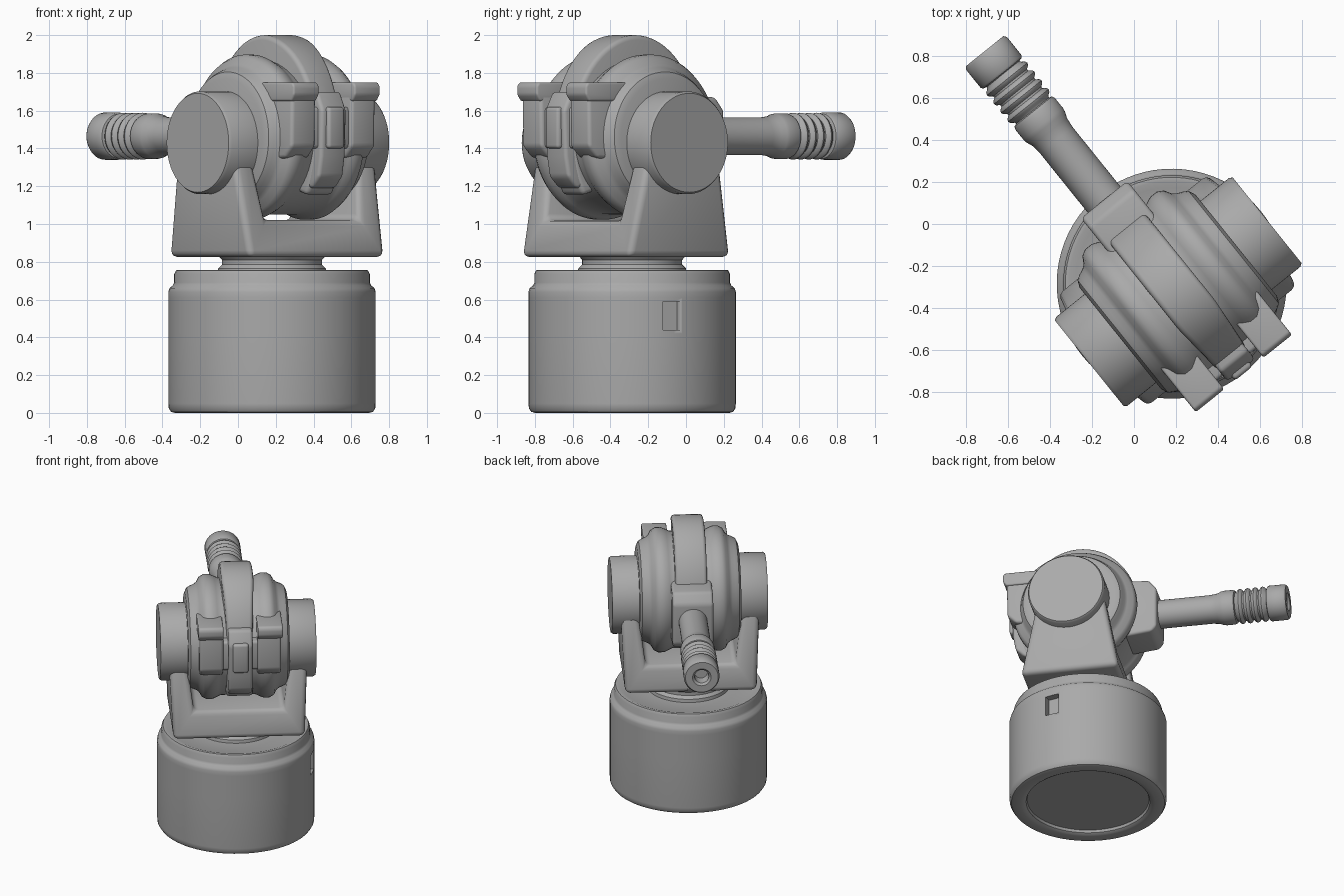
import bpy, bmesh, math
from mathutils import Matrix, Vector

if "Cube" in bpy.data.objects:
    bpy.data.objects.remove(bpy.data.objects["Cube"], do_unlink=True)

ORIGIN = Vector((0.18, -0.285, 0))      # centre of the pedestal
TURN = math.radians(38.8)               # the turret is swung round on its base
BODY_Y, BODY_Z = -0.05, 1.46

grey = bpy.data.materials.new("plain grey")
grey.use_nodes = True
GREY = (0.4, 0.4, 0.4, 1)
grey.diffuse_color = GREY
grey.node_tree.nodes["Principled BSDF"].inputs["Base Color"].default_value = GREY


def finish(name, bm, bevel=0.0, angle=35):
    bmesh.ops.recalc_face_normals(bm, faces=bm.faces)
    mesh = bpy.data.meshes.new(name)
    bm.to_mesh(mesh)
    bm.free()
    obj = bpy.data.objects.new(name, mesh)
    bpy.context.collection.objects.link(obj)
    obj.location = ORIGIN
    obj.rotation_euler.z = TURN
    mesh.materials.append(grey)
    bpy.ops.object.select_all(action='DESELECT')
    obj.select_set(True)
    bpy.context.view_layer.objects.active = obj
    if bevel:
        mod = obj.modifiers.new("soft edges", 'BEVEL')
        mod.width, mod.segments, mod.limit_method = bevel, 3, 'ANGLE'
        mod.angle_limit = math.radians(25)
        bpy.ops.object.modifier_apply(modifier=mod.name)
    bpy.ops.object.shade_smooth_by_angle(angle=math.radians(angle))
    return obj


def lathe(name, profile, matrix=Matrix(), steps=72):
    """Spin (radius, height) points round z, then place with matrix."""
    bm = bmesh.new()
    verts = [bm.verts.new((r, 0, h)) for r, h in profile]
    edges = [bm.edges.new(p) for p in zip(verts, verts[1:])]
    bmesh.ops.spin(bm, geom=verts + edges, axis=(0, 0, 1), cent=(0, 0, 0),
                   angle=math.tau, steps=steps, use_duplicate=False)
    bmesh.ops.remove_doubles(bm, verts=bm.verts, dist=1e-4)
    bm.transform(matrix)
    return finish(name, bm)


def prism(name, outline, x0, x1, bevel=0.0, shape=None):
    """Extrude a (y, z) outline from x0 to x1."""
    bm = bmesh.new()
    face = bm.faces.new([bm.verts.new((x0, y, z)) for y, z in outline])
    new = bmesh.ops.extrude_face_region(bm, geom=[face])["geom"]
    moved = [g for g in new if isinstance(g, bmesh.types.BMVert)]
    bmesh.ops.translate(bm, verts=moved, vec=(x1 - x0, 0, 0))
    if shape:
        for v in bm.verts:
            v.co = shape(v.co)
    return finish(name, bm, bevel)


def rect(y0, y1, z0, z1):
    return [(y0, z0), (y1, z0), (y1, z1), (y0, z1)]


# Pedestal with stepped rim, hollow underside and neck
pedestal = lathe("pedestal", [
    (0, 0.03), (0.425, 0.03), (0.432, 0.012), (0.45, 0.002), (0.47, 0), (0.515, 0),
    (0.535, 0.006), (0.547, 0.025), (0.549, 0.05), (0.549, 0.42), (0.549, 0.61),
    (0.549, 0.64), (0.543, 0.66), (0.525, 0.675), (0.518, 0.69), (0.518, 0.735),
    (0.508, 0.755), (0.49, 0.757), (0.46, 0.745), (0.29, 0.742), (0, 0.742)])
lathe("neck", [(0, 0.73), (0.29, 0.73), (0.285, 0.765), (0.265, 0.785),
               (0.265, 0.81), (0.30, 0.85), (0, 0.85)])

# Small recessed socket in the pedestal side
socket_angle = math.radians(22.6) - TURN
cutter = prism("socket_cutter", rect(-0.05, 0.05, 0.44, 0.59), 0.495, 0.6,
               shape=lambda c: Matrix.Rotation(socket_angle, 3, 'Z') @ c)
cut = pedestal.modifiers.new("socket", 'BOOLEAN')
cut.operation, cut.solver, cut.object = 'DIFFERENCE', 'EXACT', cutter
bpy.context.view_layer.objects.active = pedestal
bpy.ops.object.modifier_apply(modifier=cut.name)
bpy.data.objects.remove(cutter, do_unlink=True)


# Fork yoke: a U outline, narrowing in depth towards the top
def yoke_shape(c):
    t = (c.z - 0.825) / 0.56
    front, back = -0.39 + 0.12 * t, 0.305 - 0.10 * t
    return Vector((c.y, front if c.x < 0 else back, c.z))


half_u = [(0.46, 0.825), (0.485, 1.385), (0.36, 1.385), (0.315, 1.02)]
prism("yoke", half_u + [(-x, z) for x, z in reversed(half_u)], -1, 1, 0.035, yoke_shape)

# Axle drums at both ends
for side, label in ((1, "left"), (-1, "right")):
    place = Matrix.Translation((0, BODY_Y, 1.43)) @ Matrix.Rotation(side * math.pi / 2, 4, 'Y')
    lathe(label + "_axle_drum", [(0, 0.28), (0.272, 0.28), (0.272, 0.53),
                                 (0.262, 0.545), (0, 0.545)], place)

# Ringed body between the arms
half = [(0.41, 0.0), (0.41, 0.12), (0.425, 0.15), (0.437, 0.18), (0.437, 0.22),
        (0.42, 0.25), (0.385, 0.27), (0.37, 0.29), (0.36, 0.315), (0.345, 0.34),
        (0.31, 0.355), (0, 0.355)]
profile = [(r, -h) for r, h in reversed(half)] + half[1:]
lathe("ringed_body", profile,
      Matrix.Translation((0, BODY_Y, BODY_Z)) @ Matrix.Rotation(math.pi / 2, 4, 'Y'))


# Raised band over the crown, narrowing towards the front
def band_shape(c):
    return Vector((c.x * (1 - 0.8 * max(0, -0.2 - c.y)), c.y, c.z))


arc = [math.radians(-35 + 225 * i / 40) for i in range(41)]
prism("crown_band", [(BODY_Y - 0.43 * math.cos(t), BODY_Z + 0.54 * math.sin(t)) for t in arc]
      + [(BODY_Y, BODY_Z - 0.2)], -0.112, 0.112, 0.025, band_shape)

# Front clamps with flared caps
for side, label in ((1, "left"), (-1, "right")):
    prism(label + "_clamp", [(-0.525, 1.69), (-0.22, 1.69), (-0.22, 1.33), (-0.46, 1.35),
                             (-0.52, 1.41)], side * 0.12, side * 0.285, 0.02)
    prism(label + "_clamp_cap", [(-0.525, 1.65), (-0.55, 1.685), (-0.55, 1.73), (-0.535, 1.75),
                                 (-0.27, 1.75), (-0.25, 1.65)], side * 0.12, side * 0.295, 0.012)

# Front bridge, pillar and boss between the clamps
prism("front_bridge", rect(-0.495, -0.3, 1.4, 1.62), -0.16, 0.16, 0.02)
prism("front_pillar", [(-0.44, 1.19), (-0.5, 1.25), (-0.52, 1.36), (-0.53, 1.6), (-0.48, 1.7),
                       (-0.3, 1.7), (-0.3, 1.19)], -0.085, 0.085, 0.02)
prism("front_boss", rect(-0.55, -0.45, 1.4, 1.62), -0.055, 0.055, 0.018)

# Barrel mount
prism("barrel_mount", [(0.2, 1.23), (0.48, 1.26), (0.515, 1.3), (0.515, 1.6), (0.46, 1.67),
                       (0.2, 1.69)], -0.142, 0.142, 0.02)

# Barrel with ribs and hollow muzzle
barrel = [(0, 0.45), (0.1, 0.45), (0.1, 0.88), (0.106, 0.93), (0.118, 0.96), (0.121, 0.98),
          (0.121, 1.04), (0.115, 1.055), (0.1, 1.06)]
for i in range(4):
    y = 1.07 + i * 0.054
    barrel += [(0.104, y), (0.119, y + 0.01), (0.124, y + 0.022),
               (0.119, y + 0.034), (0.104, y + 0.044)]
barrel += [(0.1, 1.285), (0.118, 1.29), (0.125, 1.3), (0.125, 1.41), (0.115, 1.425),
           (0.065, 1.425), (0.05, 1.41), (0.045, 1.34), (0, 1.34)]
lathe("barrel", barrel,
      Matrix.Translation((0, 0, 1.465)) @ Matrix.Rotation(-math.pi / 2, 4, 'X'), 48)
